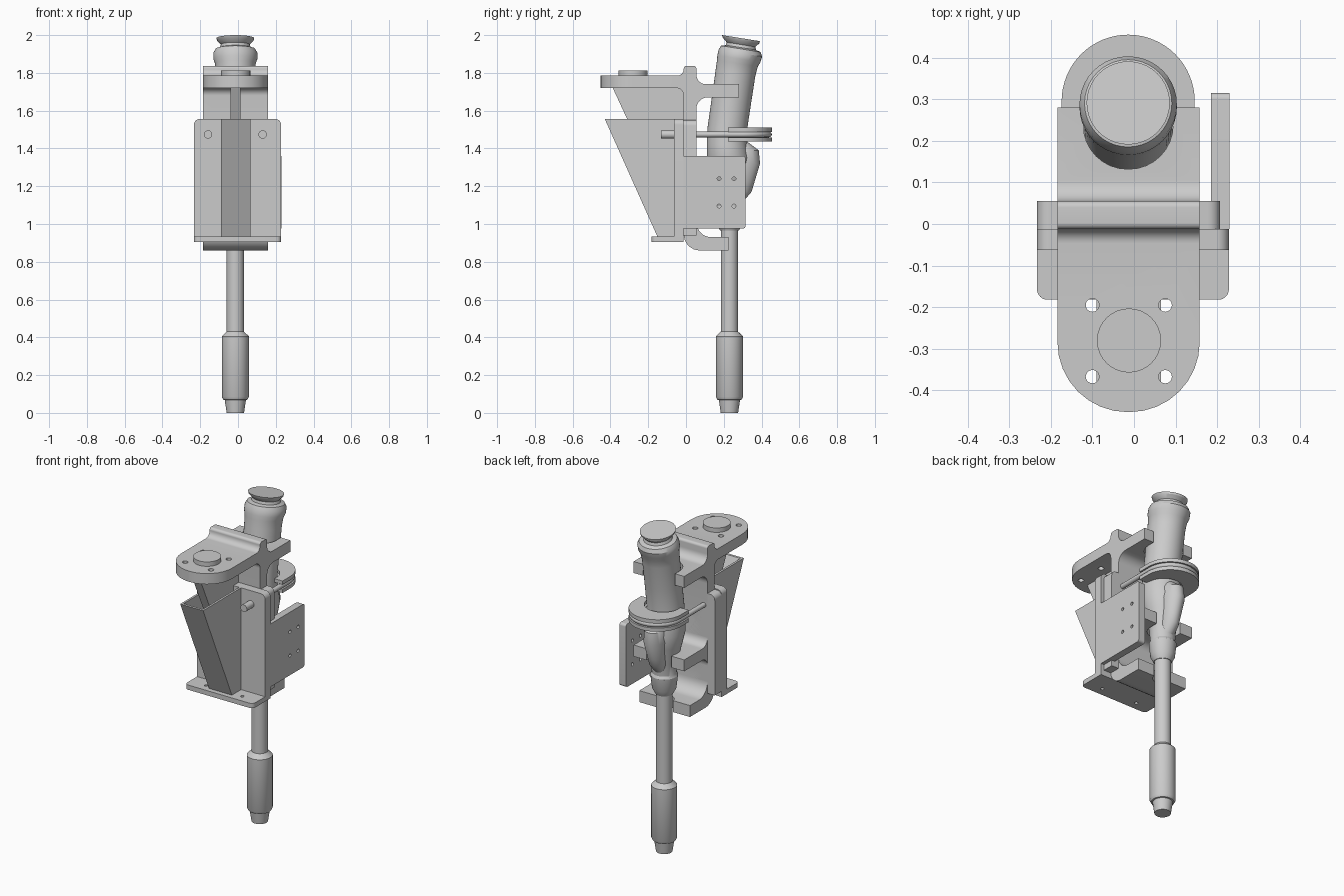
import bpy, bmesh, math
from mathutils import Vector

cube = bpy.data.objects.get("Cube")
if cube:
    bpy.data.objects.remove(cube, do_unlink=True)

grey = bpy.data.materials.new("plain grey")
grey.use_nodes = True
GREY = (0.6, 0.6, 0.6, 1)
grey.diffuse_color = GREY
grey.node_tree.nodes["Principled BSDF"].inputs["Base Color"].default_value = GREY

CX = -0.014   # centre line of the bracket and tool


def activate(ob):
    bpy.ops.object.select_all(action='DESELECT')
    ob.select_set(True)
    bpy.context.view_layer.objects.active = ob


def finish(ob):
    ob.data.materials.clear()
    ob.data.materials.append(grey)
    activate(ob)
    bpy.ops.object.shade_smooth_by_angle(angle=math.radians(32))
    return ob


def make(name, bm):
    bmesh.ops.recalc_face_normals(bm, faces=bm.faces)
    me = bpy.data.meshes.new(name)
    bm.to_mesh(me)
    bm.free()
    ob = bpy.data.objects.new(name, me)
    bpy.context.collection.objects.link(ob)
    return finish(ob)


def rounded(corners, steps=8):
    """Outline from (u, v) or (u, v, radius) corners."""
    out = []
    for i, c in enumerate(corners):
        p = Vector(c[:2])
        if len(c) < 3:
            out.append(p)
            continue
        a = (Vector(corners[i - 1][:2]) - p).normalized()
        b = (Vector(corners[(i + 1) % len(corners)][:2]) - p).normalized()
        half = a.angle(b) / 2
        reach = c[2] / math.tan(half)
        mid = p + (a + b).normalized() * c[2] / math.sin(half)
        va, vb = (p + a * reach - mid).normalized(), (p + b * reach - mid).normalized()
        sweep = math.pi - 2 * half
        for k in range(steps + 1):
            t = k / steps
            way = va * math.sin((1 - t) * sweep) + vb * math.sin(t * sweep)
            out.append(mid + way.normalized() * c[2])
    return out


def prism(name, corners, axis, lo, hi):
    """Extrude an outline along x (y,z), y (x,z) or z (x,y)."""
    place = {'x': lambda u, v, w: (w, u, v),
             'y': lambda u, v, w: (u, w, v),
             'z': lambda u, v, w: (u, v, w)}[axis]
    bm = bmesh.new()
    pts = rounded(corners)
    ends = [[bm.verts.new(place(p.x, p.y, w)) for p in pts] for w in (lo, hi)]
    for ring in ends:
        bm.faces.new(ring)
    for i in range(len(pts)):
        j = (i + 1) % len(pts)
        bm.faces.new((ends[0][i], ends[0][j], ends[1][j], ends[1][i]))
    return make(name, bm)


def disc(name, u, v, r, axis, lo, hi, sides=32):
    ring = [(u + r * math.cos(t * math.tau / sides), v + r * math.sin(t * math.tau / sides))
            for t in range(sides)]
    return prism(name, ring, axis, lo, hi)


def cut(ob, cutter, operation='DIFFERENCE'):
    mod = ob.modifiers.new("cut", 'BOOLEAN')
    mod.operation, mod.object, mod.solver = operation, cutter, 'EXACT'
    activate(ob)
    bpy.ops.object.modifier_apply(modifier=mod.name)
    bpy.data.objects.remove(cutter, do_unlink=True)
    finish(ob)


def loft(name, rings, sides=40):
    """Skin elliptical rings (z, centre y, x radius, y radius, tilt)."""
    bm = bmesh.new()
    loops = []
    for z, yc, rx, ry, tilt in rings:
        loop = []
        for k in range(sides):
            t = k * math.tau / sides
            dy = ry * math.sin(t)
            loop.append(bm.verts.new((CX + rx * math.cos(t), yc + dy, z - tilt * dy)))
        loops.append(loop)
    for a, b in zip(loops, loops[1:]):
        for k in range(sides):
            j = (k + 1) % sides
            bm.faces.new((a[k], a[j], b[j], b[k]))
    bm.faces.new(loops[0])
    bm.faces.new(loops[-1])
    return make(name, bm)


# Main bracket: one side profile with three rear arms
XL, XR = -0.184, 0.158
bracket = prism("main_bracket", [
    (-.453, 1.72), (-.012, 1.72, .04), (-.012, .86, .085), (.225, .86), (.225, .93),
    (.055, .93, .08), (.055, 1.16, .05), (.28, 1.16), (.28, 1.23), (.055, 1.23, .05),
    (.055, 1.67, .06), (.28, 1.67), (.28, 1.74), (.055, 1.74, .05), (.055, 1.837, .015),
    (-.012, 1.837, .015), (-.012, 1.785, .035), (-.453, 1.785)], 'x', XL, XR)
cut(bracket, prism("plan", [(XL, -.452, .168), (XR, -.452, .168), (XR, .4), (XL, .4)],
                   'z', .7, 1.9), 'INTERSECT')

# Slots in the arms that cradle the tool
for r, y, lo, hi in ((.108, .24, 1.6, 1.8), (.085, .23, 1.1, 1.28), (.058, .235, .8, .97)):
    cut(bracket, prism("slot", [(CX - r, y - r, r * .98), (CX + r, y - r, r * .98),
                                (CX + r, .5), (CX - r, .5)], 'z', lo, hi))

# Mounting holes and boss on the top flange
for x in (-.1, .075):
    for y in (-.367, -.195):
        cut(bracket, disc("hole", x, y, .016, 'z', 1.6, 1.9, 20))
disc("top_boss", -.012, -.28, .077, 'z', 1.78, 1.812)

# Rib under the flange, and the wide web behind the front plate
prism("flange_rib", [(-.39, 1.725), (-.01, 1.725), (-.01, 1.0), (-.054, 1.0)],
      'x', -.04, .013)
prism("wide_web", [(-.233, .94), (.207, .94), (.207, 1.55, .03), (-.233, 1.55, .03)],
      'y', -.012, .055)

# Front plate with its foot
prism("front_plate", [(-.233, .906), (.228, .906), (.228, 1.556, .03), (-.233, 1.556, .03)],
      'y', -.063, -.012)
foot = prism("foot", [(-.233, -.182, .025), (.228, -.182, .025), (.228, -.012),
                      (-.233, -.012)], 'z', .905, .934)
for x in (-.125, .12):
    cut(foot, disc("hole", x, -.13, .01, 'z', .8, 1, 16))

# Hollow wedge on the front plate, open at the top
wedge = prism("wedge_box", [(-.43, 1.556), (-.062, 1.556), (-.062, .93), (-.15, .93)],
              'x', -.09, .065)
cut(wedge, prism("hollow", [(-.46, 1.656), (-.064, 1.656), (-.064, .96), (-.147, .96)],
                 'x', -.077, .052))

# Side plate with four holes
side = prism("side_plate", [(-.012, .975), (.315, .975, .015), (.315, 1.36, .015),
                            (-.012, 1.36)], 'x', .185, .229)
for y in (.175, .254):
    for z in (1.095, 1.24):
        cut(side, disc("hole", y, z, .01, 'x', .1, .3, 16))

# U-shaped clamp rod with heads
ROD, YC, ZC = .1445, .295, 1.474
path = [(CX + ROD, -.1)] + [(CX + ROD * math.cos(math.pi * k / 24),
                             YC + ROD * math.sin(math.pi * k / 24))
                            for k in range(25)] + [(CX - ROD, -.1)]
curve = bpy.data.curves.new("clamp_rod", 'CURVE')
curve.dimensions = '3D'
curve.bevel_depth, curve.bevel_resolution = .015, 4
spline = curve.splines.new('POLY')
spline.points.add(len(path) - 1)
for point, (x, y) in zip(spline.points, path):
    point.co = (x, y, ZC, 1)
rod = bpy.data.objects.new("clamp_rod", curve)
bpy.context.collection.objects.link(rod)
activate(rod)
bpy.ops.object.convert(target='MESH')
finish(bpy.context.object)
for s in (-1, 1):
    disc("rod_head", CX + s * ROD, ZC, .022, 'y', -.132, -.06, 24)

# Two horseshoe plates above and below the rod
arc = [math.pi * k / 32 for k in range(33)]
shoe = [(CX + .16, .222)] + [(CX + .16 * math.cos(t), YC + .16 * math.sin(t)) for t in arc]
shoe += [(CX - .16, .222), (CX - .105, .222)]
shoe += [(CX - .105 * math.cos(t), .24 + .105 * math.sin(t)) for t in arc]
shoe += [(CX + .105, .222)]
for name, z in (("upper_clamp_plate", 1.488), ("lower_clamp_plate", 1.437)):
    prism(name, shoe, 'z', z, z + .022)

# Tool shaft, weight and tip
loft("tool_shaft", [(z, .23, r, r, 0) for z, r in (
    (0, .046), (.068, .056), (.07, .064), (.085, .072), (.405, .072), (.43, .046), (1, .046))])

# Tool grip with its collar, leaning body and cap
loft("tool_grip", [
    (.965, .23, .05, .05, 0), (1.0, .23, .068, .068, 0), (1.08, .23, .077, .077, 0),
    (1.095, .23, .069, .069, 0), (1.17, .23, .074, .075, 0), (1.27, .23, .1, .1, 0),
    (1.35, .225, .116, .115, 0), (1.42, .218, .112, .108, .05), (1.5, .218, .104, .104, .1),
    (1.65, .24, .103, .104, .14), (1.8, .262, .104, .105, .16), (1.85, .272, .108, .108, .16),
    (1.875, .28, .117, .114, .16), (1.905, .288, .117, .115, .16), (1.927, .29, .105, .105, .16),
    (1.934, .291, .082, .08, .16), (1.95, .291, .076, .076, .16), (1.972, .291, .097, .097, .16),
    (1.984, .291, .1, .1, .16)])
loft("grip_trigger", [
    (1.435, .29, .04, .035, 0), (1.39, .3, .06, .085, 0), (1.32, .3, .065, .092, 0),
    (1.22, .28, .055, .082, 0), (1.17, .27, .05, .077, 0), (1.11, .255, .04, .04, 0)])
